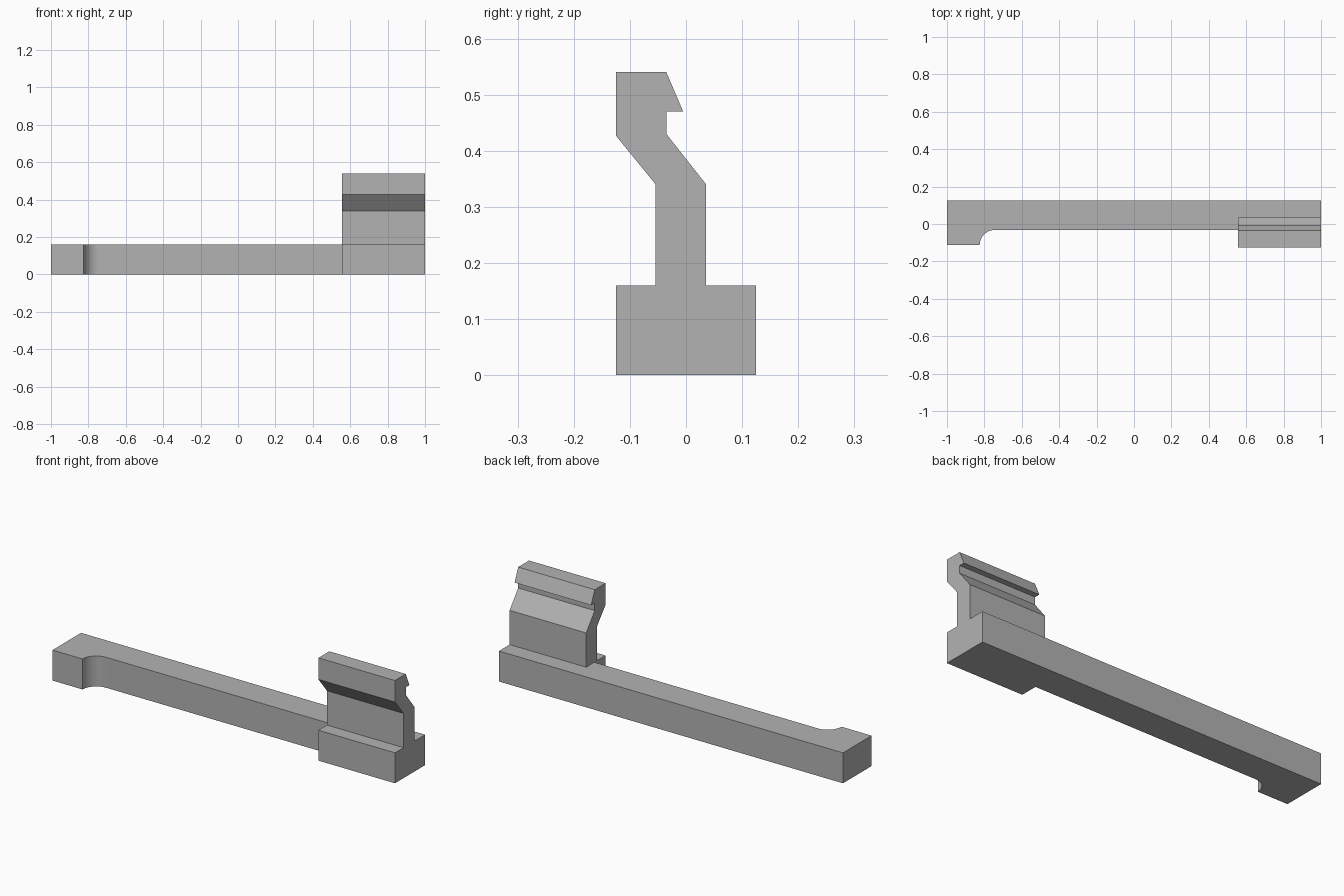
import bpy
import bmesh
from math import cos, sin, pi, radians
from mathutils import Vector

if "Cube" in bpy.data.objects:
    bpy.data.objects.remove(bpy.data.objects["Cube"], do_unlink=True)

# Single plain grey
grey = bpy.data.materials.new("plain_grey")
grey.use_nodes = True
colour = (0.45, 0.45, 0.45, 1)
grey.diffuse_color = colour
grey.node_tree.nodes["Principled BSDF"].inputs["Base Color"].default_value = colour


def extrude_outline(name, points, direction):
    """Make a solid by extruding a closed planar outline."""
    bm = bmesh.new()
    face = bm.faces.new([bm.verts.new(p) for p in points])
    result = bmesh.ops.extrude_face_region(bm, geom=[face], use_keep_orig=True)
    moved = [g for g in result["geom"] if isinstance(g, bmesh.types.BMVert)]
    bmesh.ops.translate(bm, verts=moved, vec=Vector(direction))
    bmesh.ops.recalc_face_normals(bm, faces=bm.faces)
    mesh = bpy.data.meshes.new(name)
    bm.to_mesh(mesh)
    bm.free()
    mesh.materials.append(grey)
    obj = bpy.data.objects.new(name, mesh)
    bpy.context.collection.objects.link(obj)
    bpy.ops.object.select_all(action="DESELECT")
    obj.select_set(True)
    bpy.context.view_layer.objects.active = obj
    bpy.ops.object.shade_smooth_by_angle(angle=radians(30))
    return obj


BASE_HEIGHT = 0.16
CLIP_START = 0.555
BAR_FRONT, BACK, FRONT = -0.032, 0.125, -0.125
TIP_FRONT, RADIUS = -0.112, 0.08

# Long bar with a filleted tip at one end and a wide foot at the other
fillet_x = -0.825 + RADIUS
steps = 16
fillet = [(fillet_x + RADIUS * cos(a), TIP_FRONT + RADIUS * sin(a), 0)
          for a in (pi - pi / 2 * i / steps for i in range(steps + 1))]
plan = [(-1, BACK, 0), (-1, TIP_FRONT, 0)] + fillet + [
    (CLIP_START, BAR_FRONT, 0), (CLIP_START, FRONT, 0), (1, FRONT, 0), (1, BACK, 0)]
extrude_outline("base_bar", plan, (0, 0, BASE_HEIGHT))

# Cranked upright with a hooked lip
profile = [(-0.054, BASE_HEIGHT), (0.036, BASE_HEIGHT), (0.036, 0.34),
           (-0.035, 0.43), (-0.035, 0.47), (-0.005, 0.47), (-0.035, 0.54),
           (FRONT, 0.54), (FRONT, 0.427), (-0.054, 0.34)]
extrude_outline("hooked_upright", [(CLIP_START, y, z) for y, z in profile],
                (1 - CLIP_START, 0, 0))
